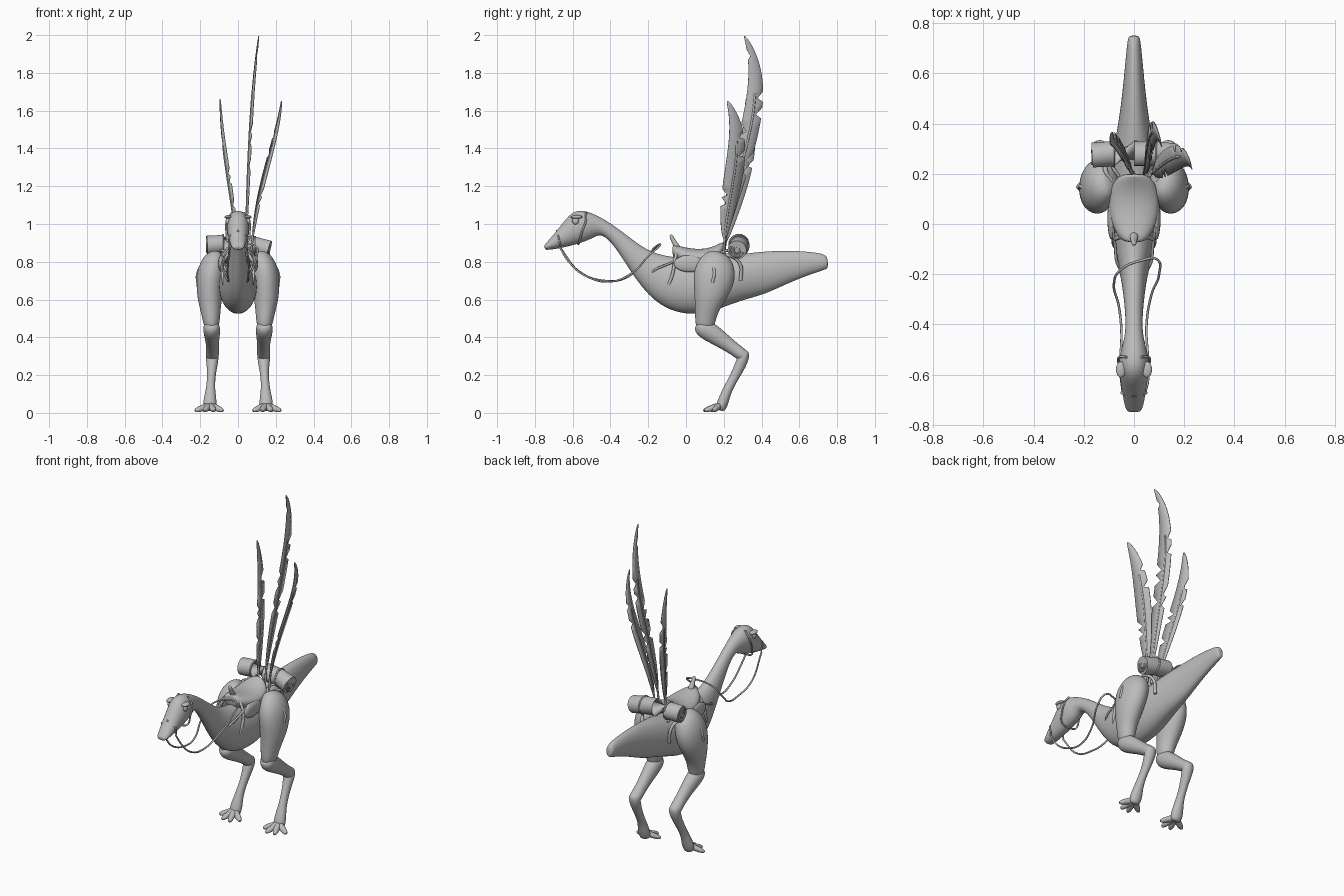
import bpy, bmesh, math, random
from mathutils import Vector as V
from mathutils.geometry import interpolate_bezier

random.seed(4)
if "Cube" in bpy.data.objects:
    bpy.data.objects.remove(bpy.data.objects["Cube"], do_unlink=True)

grey = bpy.data.materials.new("plain grey")
grey.use_nodes = True
grey.diffuse_color = (0.5, 0.5, 0.5, 1)
grey.node_tree.nodes["Principled BSDF"].inputs["Base Color"].default_value = grey.diffuse_color


def finish(obj, angle=50):
    """Give an object its colour and smooth shading."""
    obj.data.materials.append(grey)
    bpy.ops.object.select_all(action="DESELECT")
    obj.select_set(True)
    bpy.context.view_layer.objects.active = obj
    bpy.ops.object.shade_smooth_by_angle(angle=math.radians(angle))
    return obj


def add_mesh(name, bm):
    bmesh.ops.recalc_face_normals(bm, faces=bm.faces)
    mesh = bpy.data.meshes.new(name)
    bm.to_mesh(mesh)
    bm.free()
    obj = bpy.data.objects.new(name, mesh)
    bpy.context.collection.objects.link(obj)
    return obj


def loft(name, rings, sides=16, smooth=2):
    """Skin a row of ellipses, each given as centre, side axis and up axis."""
    bm = bmesh.new()
    loops = []
    for centre, side, up in rings:
        turns = [math.tau * i / sides for i in range(sides)]
        loops.append([bm.verts.new(centre + side * math.cos(a) + up * math.sin(a)) for a in turns])
    for low, high in zip(loops, loops[1:]):
        for i in range(sides):
            j = (i + 1) % sides
            bm.faces.new((low[i], low[j], high[j], high[i]))
    bm.faces.new(loops[0])
    bm.faces.new(loops[-1])
    obj = add_mesh(name, bm)
    if smooth:
        obj.modifiers.new("smooth", "SUBSURF").levels = smooth
        obj.modifiers["smooth"].render_levels = smooth
    return finish(obj)


def profile_loft(name, rows):
    """Rows hold the top (y, z), the bottom (y, z) and the half width."""
    rings = []
    for top_y, top_z, low_y, low_z, width in rows:
        top, low = V((0, top_y, top_z)), V((0, low_y, low_z))
        rings.append(((top + low) / 2, V((width, 0, 0)), (top - low) / 2))
    return loft(name, rings)


def limb(name, rows, s=1, sides=14, smooth=2):
    """Rows hold a centre (x, y, z), half width and half depth; s mirrors x."""
    pts = [V((s * r[0], r[1], r[2])) for r in rows]
    rings = []
    for i, row in enumerate(rows):
        along = pts[min(i + 1, len(pts) - 1)] - pts[max(i - 1, 0)]
        along.normalize()
        side = V((1, 0, 0))
        side = (side - along * side.dot(along)).normalized()
        rings.append((pts[i], side * row[3], along.cross(side) * row[4]))
    return loft(name, rings, sides, smooth)


def cord(name, points, radius, s=1, flat=1):
    """A smooth round cord through the points."""
    curve = bpy.data.curves.new(name, "CURVE")
    curve.dimensions = "3D"
    curve.bevel_depth = radius
    curve.bevel_resolution = 2
    curve.use_fill_caps = True
    line = curve.splines.new("BEZIER")
    line.bezier_points.add(len(points) - 1)
    for knot, (x, y, z) in zip(line.bezier_points, points):
        knot.co = (s * x, y, z)
        knot.handle_left_type = knot.handle_right_type = "AUTO"
    curve.materials.append(grey)
    obj = bpy.data.objects.new(name, curve)
    bpy.context.collection.objects.link(obj)
    return obj


def ball(name, place, size):
    bpy.ops.mesh.primitive_uv_sphere_add(segments=16, ring_count=10, radius=1, location=place)
    obj = bpy.context.object
    obj.name = name
    obj.scale = size
    return finish(obj)


def feather(name, base, lower, upper, tip, lean, width, notches):
    """A curved blade on both sides of a quill, with split barbs."""
    count = 40
    spine = interpolate_bezier(V(base), V(lower), V(upper), V(tip), count)
    across = V((lean, 1, 0)).normalized()
    cuts = [random.sample(range(12, count - 4), notches) for _ in "ab"]
    bm = bmesh.new()
    rows = []
    for i, p in enumerate(spine):
        t = max(0, (i / (count - 1) - 0.1) / 0.9)
        spread = width * math.sin(math.pi * t ** 0.85) ** 0.7 + 0.003
        row = []
        for sign, cut in zip((-1, 1), cuts):
            reach = spread * (0.35 if i in cut else 1)
            row.append(bm.verts.new(p + across * sign * reach + V((0.1 * reach, 0, 0.3 * reach))))
        rows.append((row[0], bm.verts.new(p), row[1]))
    for a, b in zip(rows, rows[1:]):
        for k in range(2):
            bm.faces.new((a[k], a[k + 1], b[k + 1], b[k]))
    blade = add_mesh(name, bm)
    thick = blade.modifiers.new("thickness", "SOLIDIFY")
    thick.thickness = 0.004
    thick.offset = 0
    finish(blade)
    cord(name + "_quill", spine[:30:4], 0.006)


# Body: snout, head, neck, trunk and tail in one skin
profile_loft("body", [
    (-.752, .882, -.745, .864, .022), (-.745, .895, -.735, .862, .034),
    (-.70, .945, -.68, .868, .045), (-.65, 1.01, -.61, .883, .054),
    (-.61, 1.06, -.55, .90, .062), (-.56, 1.078, -.50, .92, .060),
    (-.50, 1.06, -.46, .945, .045), (-.43, 1.025, -.42, .928, .034),
    (-.35, .97, -.375, .875, .035), (-.26, .90, -.32, .79, .042),
    (-.18, .85, -.255, .69, .052), (-.09, .83, -.18, .60, .072),
    (0, .82, -.09, .54, .092), (.1, .82, .03, .512, .104),
    (.2, .825, .16, .54, .104), (.3, .845, .28, .59, .085),
    (.42, .858, .42, .625, .060), (.55, .862, .55, .69, .044),
    (.68, .852, .68, .74, .032), (.735, .84, .745, .76, .025), (.75, .82, .752, .77, .018)])

# Saddle seat with pommel horn and raised back
profile_loft("saddle_seat", [
    (-.075, .885, -.07, .83, .03), (-.06, .89, -.06, .80, .06), (-.01, .878, 0, .785, .088),
    (.05, .868, .05, .78, .100), (.11, .87, .11, .78, .100), (.165, .89, .16, .79, .088),
    (.19, .905, .19, .81, .06), (.2, .90, .2, .83, .035)])
limb("saddle_horn", [(0, -.04, .87, .022, .02), (0, -.062, .90, .014, .013),
                     (0, -.075, .93, .012, .011), (0, -.082, .945, .008, .008)], sides=10)

# Rolled blanket behind the saddle, with tie bands and coiled ends
roll = [(-.165, .275, .888), (-.08, .28, .892), (0, .282, .892), (.09, .28, .882), (.165, .27, .862)]
limb("blanket_roll", [p + (r, .05) for p, r in zip(roll, [.05] * 5)], sides=24, smooth=0)
for n, at in enumerate((1, 3)):
    x, y, z = roll[at]
    bpy.ops.mesh.primitive_torus_add(location=(x, y, z), rotation=(0, math.pi / 2, 0),
                                     major_radius=.05, minor_radius=.006,
                                     major_segments=24, minor_segments=6)
    bpy.context.object.name = "blanket_band_%d" % n
    finish(bpy.context.object)
for label, end in (("left", roll[-1]), ("right", roll[0])):
    for ring in (.018, .036):
        bpy.ops.mesh.primitive_torus_add(location=end, rotation=(0, math.pi / 2, 0),
                                         major_radius=ring, minor_radius=.005,
                                         major_segments=24, minor_segments=6)
        bpy.context.object.name = label + "_blanket_coil"
        finish(bpy.context.object)

# Three tall feathers
feather("middle_feather", (.04, .2, .82), (.05, .22, 1.25), (.06, .48, 1.65), (.11, .31, 1.995), -.15, .048, 4)
feather("left_feather", (.07, .2, .82), (.08, .2, 1.15), (.2, .34, 1.4), (.23, .22, 1.65), -.25, .048, 2)
feather("right_feather", (0, .2, .82), (-.02, .22, 1.1), (-.09, .38, 1.35), (-.095, .32, 1.66), -.2, .046, 3)

for label, s in (("left", 1), ("right", -1)):
    # Leg: thigh, shin and shank
    limb(label + "_thigh", [
        (.09, .18, .835, .03, .05), (.115, .17, .815, .065, .085), (.137, .155, .76, .078, .112),
        (.148, .145, .69, .076, .112), (.15, .125, .61, .068, .085), (.145, .108, .54, .054, .062),
        (.14, .10, .47, .044, .054), (.14, .10, .435, .03, .04)], s)
    limb(label + "_shin", [
        (.14, .06, .475, .03, .03), (.14, .085, .452, .048, .052), (.138, .14, .42, .044, .052),
        (.136, .20, .378, .036, .042), (.135, .26, .335, .034, .034), (.136, .30, .305, .038, .036),
        (.138, .325, .29, .026, .024)], s)
    limb(label + "_shank", [
        (.136, .31, .335, .026, .022), (.136, .308, .30, .038, .033), (.138, .28, .235, .026, .029),
        (.142, .25, .18, .022, .025), (.146, .218, .12, .025, .025), (.148, .20, .07, .036, .03),
        (.15, .185, .03, .036, .03), (.15, .18, .012, .026, .02)], s)
    # Toes with blunt claws
    for n, (x, y) in enumerate([(.08, .135), (.125, .095), (.178, .1), (.226, .145)]):
        root = V((.15, .18, .04))
        tip = V((x, y, .012))
        rows = [(*root.lerp(tip, t), r, r * .9) for t, r in
                ((0, .024), (.4, .019), (.7, .018), (.9, .014), (1.05, .007))]
        limb("%s_toe_%d" % (label, n), rows, s, sides=10, smooth=1)
    # Eye and brow
    ball(label + "_eye", (s * .054, -.585, 1.015), (.012, .018, .018))
    ball(label + "_brow", (s * .052, -.58, 1.037), (.02, .032, .01))
    # Bridle strap on the cheek and across the snout
    cord(label + "_cheek_strap", [(.03, -.53, 1.062), (.058, -.53, 1.02), (.062, -.55, .96),
                                  (.05, -.565, .905), (0, -.57, .893)], .005, s)
    cord(label + "_nose_strap", [(0, -.685, .964), (.045, -.675, .93), (.045, -.665, .885)], .005, s)
    # Saddle straps and flap
    cord(label + "_front_strap", [(.05, -.05, .85), (.076, -.06, .80), (.082, -.07, .74), (.075, -.09, .68)], .009, s)
    cord(label + "_breast_strap", [(.085, -.01, .83), (.075, -.09, .79), (.065, -.16, .76), (0, -.24, .69)], .006, s)
    cord(label + "_rear_strap", [(.09, .17, .83), (.115, .22, .835), (.10, .285, .79), (.088, .29, .70)], .009, s)
    cord(label + "_roll_tie", [(.06, .19, .85), (.085, .23, .86), (.085, .30, .83)], .007, s)
    cord(label + "_hip_strap", [(.09, .1, .82), (.17, .13, .80), (.212, .15, .745), (.216, .14, .69)], .008, s)
    ball(label + "_saddle_flap", (s * .088, .02, .79), (.018, .085, .045))

# Reins hanging from the mouth and looping over the neck
cord("reins", [(.045, -.67, .88), (.056, -.62, .80), (.055, -.53, .725), (.05, -.40, .695),
               (.07, -.28, .745), (.10, -.20, .83), (.09, -.14, .885), (.03, -.145, .89),
               (-.05, -.18, .86), (-.08, -.24, .78), (-.06, -.33, .71), (-.05, -.43, .70),
               (-.055, -.56, .745), (-.045, -.67, .88)], .005)
